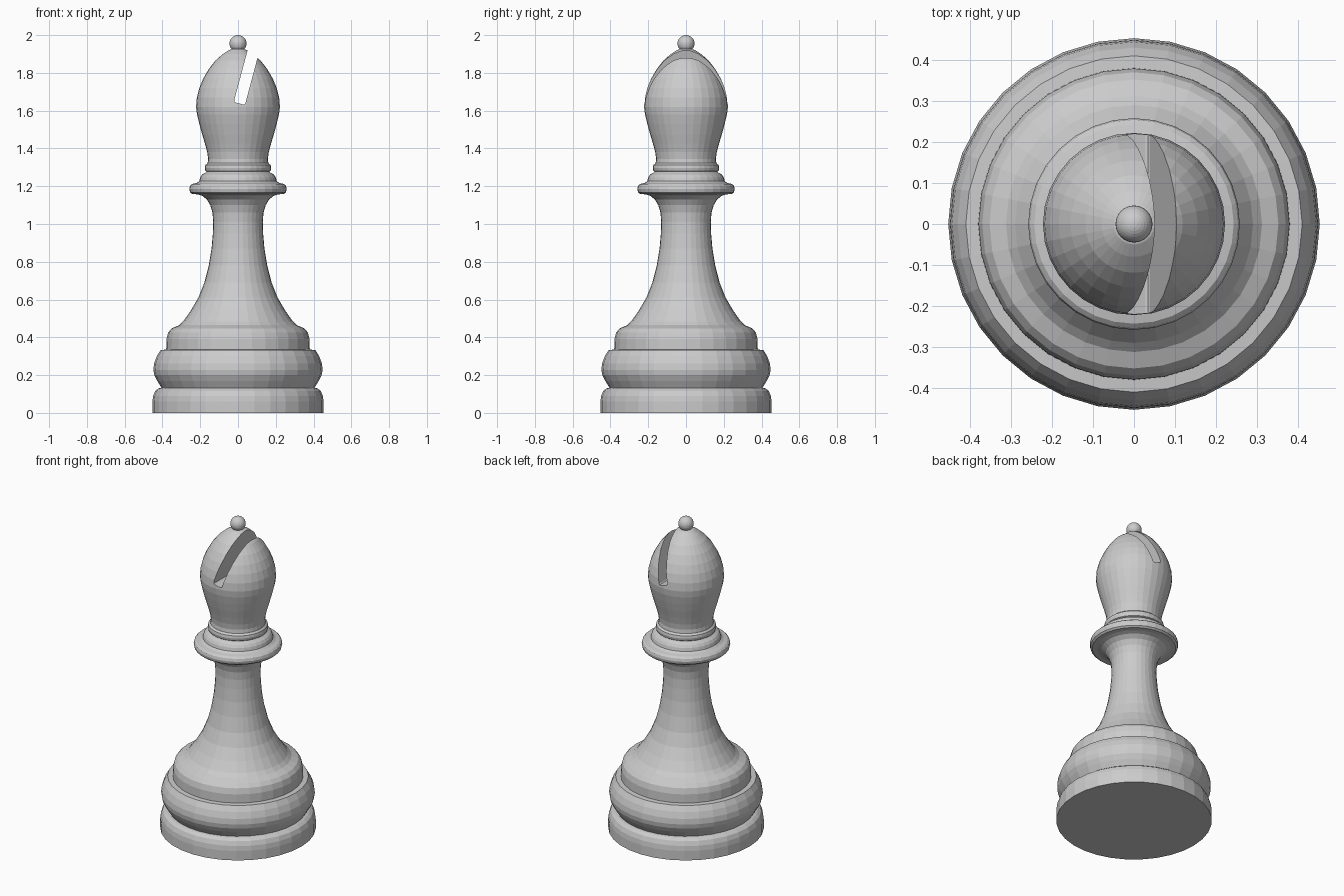
import bpy, bmesh
from math import sin, cos, pi, radians

if "Cube" in bpy.data.objects:
    bpy.data.objects.remove(bpy.data.objects["Cube"])

SEGMENTS = 32


def lathe(name, profile):
    """Closed solid of revolution from (radius, height) pairs, bottom to top."""
    bm = bmesh.new()
    rings = [[bm.verts.new((r * sin(2 * pi * i / SEGMENTS), r * cos(2 * pi * i / SEGMENTS), z))
              for i in range(SEGMENTS)] for r, z in profile]
    for a, b in zip(rings, rings[1:]):
        for i in range(SEGMENTS):
            j = (i + 1) % SEGMENTS
            bm.faces.new((a[i], a[j], b[j], b[i]))
    bm.faces.new(rings[0])
    bm.faces.new(rings[-1])
    bmesh.ops.recalc_face_normals(bm, faces=bm.faces)
    mesh = bpy.data.meshes.new(name)
    bm.to_mesh(mesh)
    bm.free()
    obj = bpy.data.objects.new(name, mesh)
    bpy.context.collection.objects.link(obj)
    return obj


# Stepped base, waisted stem and collar
lathe("body", [
    (0.453, 0), (0.453, 0.06), (0.449, 0.09), (0.438, 0.117), (0.42, 0.13),
    (0.405, 0.133), (0.428, 0.17), (0.443, 0.20), (0.448, 0.228), (0.444, 0.262),
    (0.43, 0.30), (0.41, 0.333), (0.38, 0.335), (0.379, 0.39), (0.37, 0.425),
    (0.352, 0.447), (0.312, 0.464), (0.29, 0.485), (0.25, 0.542), (0.21, 0.61),
    (0.178, 0.69), (0.155, 0.78), (0.14, 0.87), (0.133, 0.95), (0.131, 1.01),
    (0.135, 1.06), (0.147, 1.10), (0.165, 1.13), (0.19, 1.15), (0.215, 1.157),
    (0.243, 1.159), (0.254, 1.168), (0.258, 1.185), (0.254, 1.202), (0.243, 1.212),
    (0.22, 1.217), (0.205, 1.227), (0.2, 1.247), (0.19, 1.262), (0.172, 1.272),
    (0.165, 1.28)])

# Neck ring and onion-shaped head
head = lathe("head", [
    (0.165, 1.275), (0.173, 1.281), (0.176, 1.296), (0.173, 1.312), (0.161, 1.322),
    (0.158, 1.345), (0.163, 1.38), (0.175, 1.425), (0.19, 1.475), (0.205, 1.53),
    (0.217, 1.58), (0.222, 1.62), (0.218, 1.67), (0.205, 1.72), (0.184, 1.77),
    (0.155, 1.82), (0.119, 1.866), (0.08, 1.9), (0.05, 1.92), (0.02, 1.93)])

# Slanted slot through the head
tilt = radians(15)
length = 0.5
bpy.ops.mesh.primitive_cube_add(
    size=1, rotation=(0, tilt, 0),
    location=(0.007 + sin(tilt) * length / 2, 0, 1.638 + cos(tilt) * length / 2))
cutter = bpy.context.object
cutter.name = "slot_cutter"
cutter.scale = (0.061, 0.7, length)
bpy.ops.object.transform_apply(location=False, rotation=False, scale=True)
bevel = cutter.modifiers.new("rounded_edges", "BEVEL")
bevel.width, bevel.segments = 0.01, 2
cutter.hide_render = True

cut = head.modifiers.new("slot", "BOOLEAN")
cut.object, cut.operation, cut.solver = cutter, "DIFFERENCE", "EXACT"
bpy.context.view_layer.objects.active = head
bpy.ops.object.modifier_apply(modifier=cut.name)
bpy.data.objects.remove(cutter)

# Ball on top
bpy.ops.mesh.primitive_uv_sphere_add(segments=SEGMENTS, ring_count=16, radius=0.045,
                                     location=(0, 0, 1.955))
bpy.context.object.name = "finial_ball"
